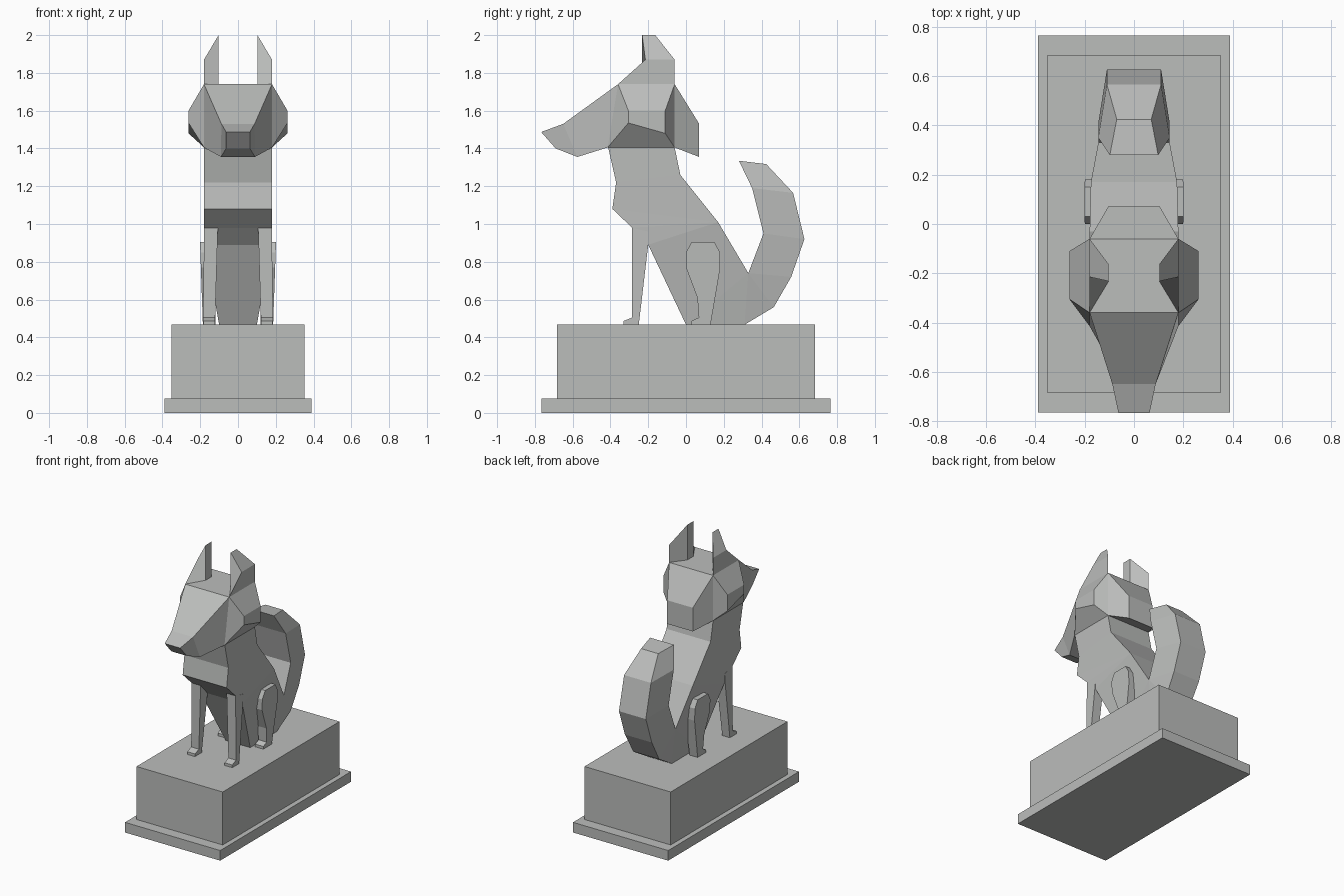
import bpy, bmesh

stone = bpy.data.materials.new("grey stone")
stone.diffuse_color = (0.5, 0.51, 0.5, 1)


def finish(name, bm, mirror=False):
    bmesh.ops.remove_doubles(bm, verts=bm.verts[:], dist=0.0005)
    bmesh.ops.recalc_face_normals(bm, faces=bm.faces[:])
    me = bpy.data.meshes.new(name)
    bm.to_mesh(me)
    bm.free()
    me.materials.append(stone)
    ob = bpy.data.objects.new(name, me)
    bpy.context.collection.objects.link(ob)
    if mirror:
        ob.modifiers.new("mirror", 'MIRROR')
    return ob


def loft(name, rings, mirror=False):
    """Skin a row of equal-length rings and cap both ends."""
    bm = bmesh.new()
    rows = [[bm.verts.new(p) for p in r] for r in rings]
    n = len(rows[0])
    for a, b in zip(rows, rows[1:]):
        for i in range(n):
            j = (i + 1) % n
            bm.faces.new((a[i], a[j], b[j], b[i]))
    bm.faces.new(rows[0])
    bm.faces.new(rows[-1])
    return finish(name, bm, mirror)


def section(ya, za, wa, yb, zb, wb):
    """Symmetric four-sided ring: edge A and edge B, each with a half width."""
    return [(-wa, ya, za), (wa, ya, za), (wb, yb, zb), (-wb, yb, zb)]


def box(name, hx, hy, z0, z1):
    loft(name, [section(-hy, z, hx, hy, z, hx) for z in (z0, z1)])


def limb(name, profile, inner, outer):
    """Side profile extruded between two x functions of height, mirrored."""
    loft(name, [[(f(z), y, z) for y, z in profile] for f in (inner, outer)], True)


# plinth
box("plinth_foot", 0.39, 0.765, 0, 0.075)
box("plinth_block", 0.353, 0.683, 0.075, 0.467)

# body, neck to haunches (front edge, back edge)
loft("body", [section(*s) for s in (
    (-.412, 1.405, .18, -.06, 1.405, .18),
    (-.37, 1.22, .18, -.03, 1.26, .18),
    (-.39, 1.08, .18, .17, 1.01, .175),
    (-.285, .98, .18, .17, 1.01, .175),
    (-.20, .89, .175, .17, 1.01, .175),
    (0, .467, .10, .33, .74, .145),
    (0, .467, .10, .31, .467, .10))])

# tail, curling up (inner edge, outer edge)
loft("tail", [section(*s) for s in (
    (.33, .74, .145, .31, .467, .10),
    (.33, .74, .145, .465, .56, .105),
    (.33, .74, .145, .557, .72, .11),
    (.41, .95, .145, .627, .92, .11),
    (.35, 1.19, .145, .567, 1.165, .11),
    (.28, 1.335, .098, .425, 1.317, .07))])

# head, nose to nape (top edge, bottom edge)
loft("head", [section(*s) for s in (
    (-.767, 1.487, .063, -.69, 1.40, .063),
    (-.65, 1.53, .088, -.575, 1.355, .09),
    (-.36, 1.74, .18, -.415, 1.405, .18),
    (-.06, 1.74, .18, -.06, 1.405, .18),
    (.07, 1.53, .105, .07, 1.355, .105))])

# cheeks
loft("cheek", [
    [(.18, -.36, 1.74), (.18, -.06, 1.74), (.18, -.06, 1.405), (.18, -.415, 1.405)],
    [(.262, -.305, 1.60), (.262, -.11, 1.60), (.262, -.11, 1.48), (.262, -.305, 1.535)]], True)

# ears
loft("ear", [
    [(.18, -.36, 1.74), (.18, -.06, 1.74), (.103, -.163, 1.74), (.103, -.232, 1.74)],
    [(.18, -.215, 1.87), (.18, -.06, 1.87), (.103, -.163, 2.0), (.103, -.232, 2.0)]], True)

# legs
limb("front_leg",
     [(-.285, .98), (-.285, .505), (-.33, .487), (-.33, .467),
      (-.25, .467), (-.20, .89), (-.20, .96)],
     lambda z: .122 - .03 * (z - .467), lambda z: .184 - .008 * (z - .467))
limb("hind_leg",
     [(.03, .905), (.15, .905), (.18, .85), (.18, .76), (.13, .467), (.03, .467),
      (.03, .487), (.068, .505), (.06, .61), (0, .77), (0, .85)],
     lambda z: .12, lambda z: .186 + .035 * (z - .467))
